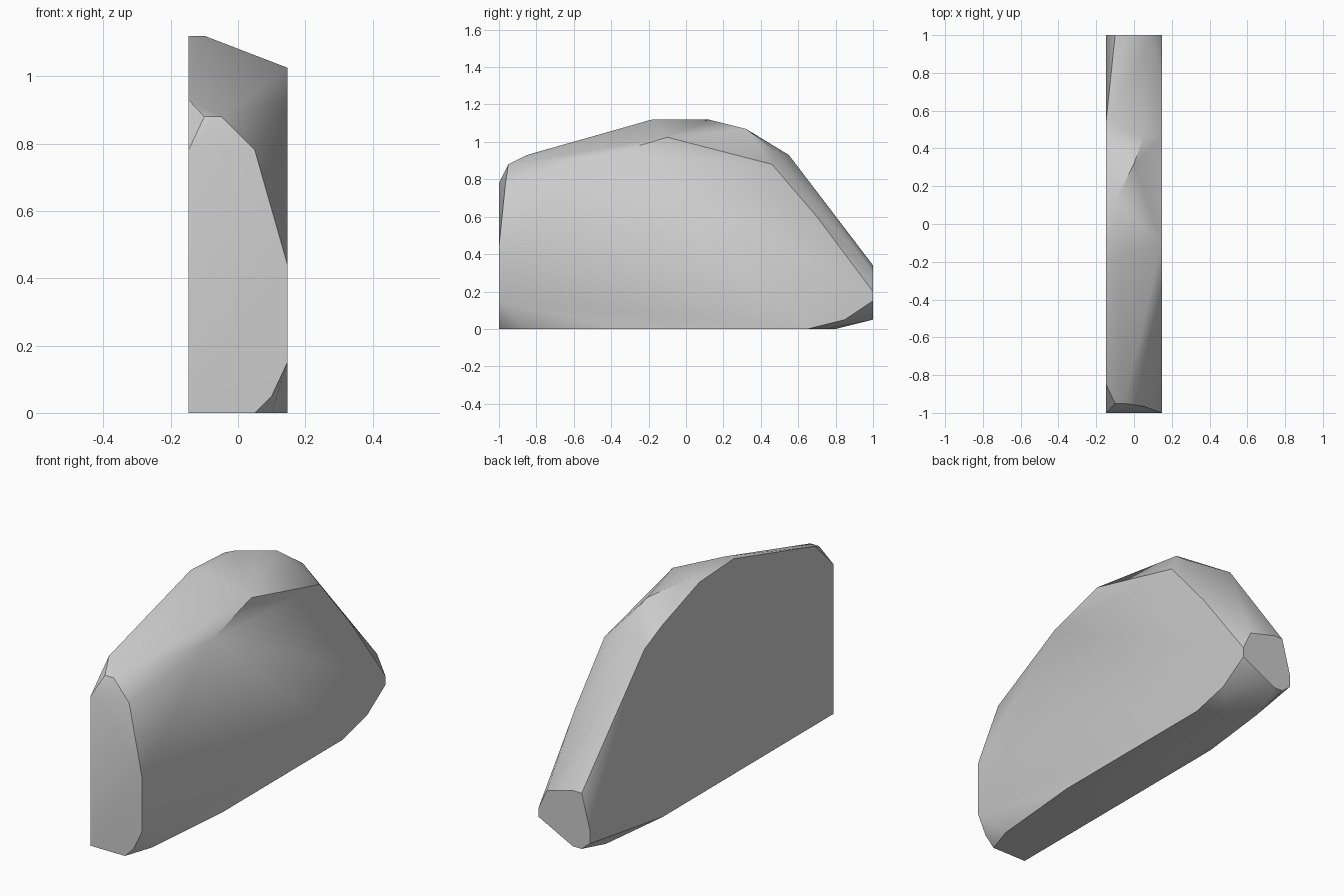
import bpy, bmesh, math

cube = bpy.data.objects.get("Cube")
if cube:
    bpy.data.objects.remove(cube, do_unlink=True)

W = 0.147  # half thickness of the slab

# Matte stone colour
stone = bpy.data.materials.new("stone_grey")
stone.use_nodes = True
grey = (0.6, 0.6, 0.6, 1)
stone.diffuse_color = grey
stone.node_tree.nodes["Principled BSDF"].inputs["Base Color"].default_value = grey

# Outline of each broad side, as (y, z)
left_side = [(-1, .15), (-1, .44), (-.42, .93), (-.1, 1.025), (.46, .88), (.7, .6),
             (1, .2), (1, .15), (.85, .05), (.65, 0), (-.33, 0)]
right_side = [(-1, 0), (-1, .78), (-.85, .93), (-.18, 1.12), (.1, 1.105), (.4, 1.0),
              (.55, .93), (1, .16), (1, .09), (.4, 0)]

# Chipped corners between the sides, as (x, y, z)
front_chips = [(.05, -1, 0), (.1, -1, .05), (.1, -.85, 0),
               (.05, -.965, .78), (-.05, -.95, .88), (-.1, -.95, .88)]
top_chips = [(-.1, -.18, 1.12), (-.1, .12, 1.12), (0, .32, 1.07), (.05, .46, .965)]
back_chips = [(.1, 1, .3), (-.05, 1, .34), (-.1, 1, .34),
              (-.1, 1, .05), (-.05, 1, .05), (-.1, .8, 0), (.05, .75, 0)]

points = [(W, y, z) for y, z in left_side] + [(-W, y, z) for y, z in right_side]
points += front_chips + top_chips + back_chips

# Wrap the points into one chiselled block
bm = bmesh.new()
verts = [bm.verts.new(p) for p in points]
bmesh.ops.convex_hull(bm, input=verts)
loose = [v for v in bm.verts if not v.link_faces]
bmesh.ops.delete(bm, geom=loose, context='VERTS')
bmesh.ops.dissolve_limit(bm, angle_limit=math.radians(1), verts=bm.verts, edges=bm.edges)
bmesh.ops.recalc_face_normals(bm, faces=bm.faces)
mesh = bpy.data.meshes.new("rock_slab")
bm.to_mesh(mesh)
bm.free()
mesh.materials.append(stone)

rock = bpy.data.objects.new("rock_slab", mesh)
bpy.context.collection.objects.link(rock)
bpy.context.view_layer.objects.active = rock
rock.select_set(True)
bpy.ops.object.shade_smooth_by_angle(angle=math.radians(30))
